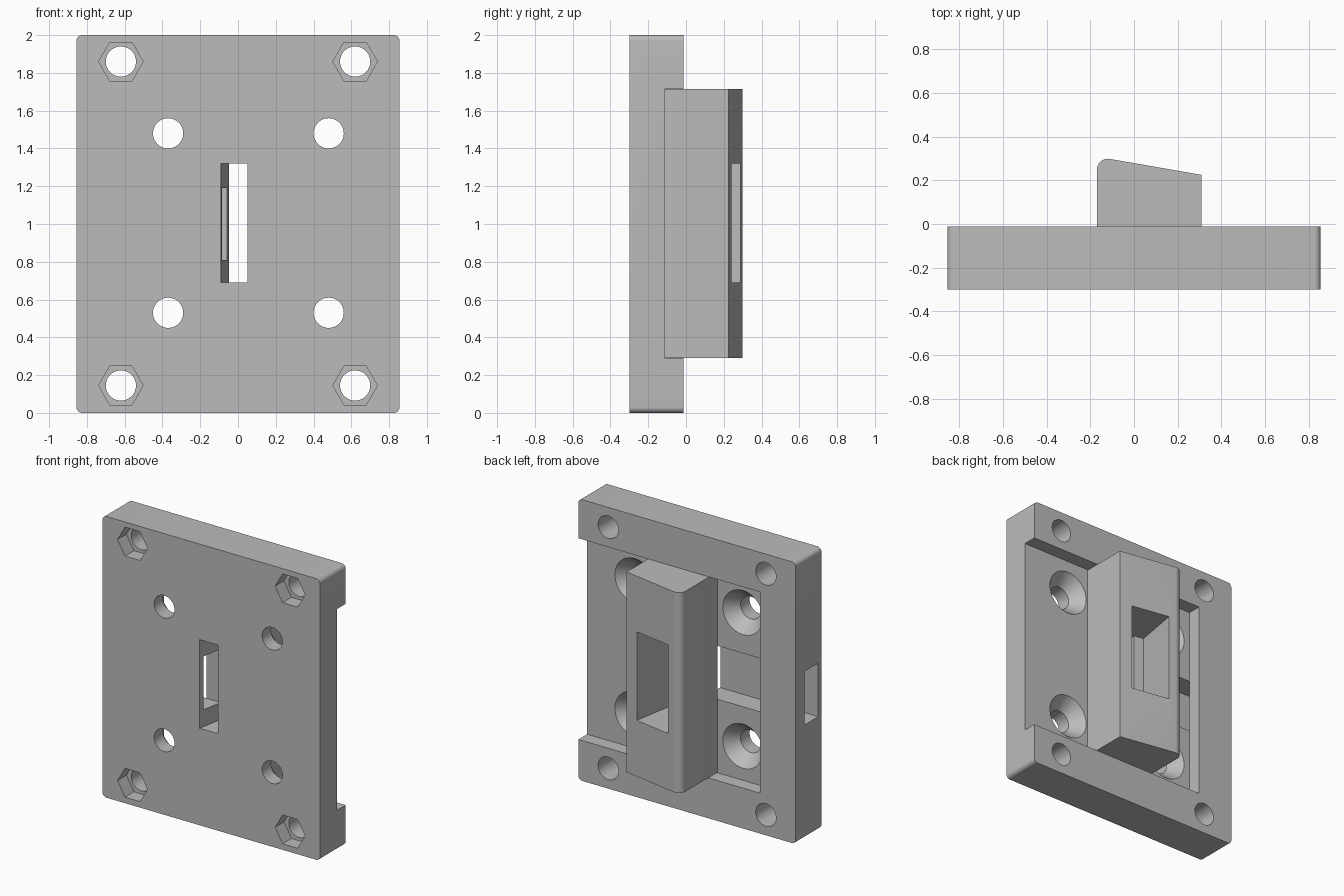
import bpy, bmesh, math
from math import cos, sin, radians, pi

if "Cube" in bpy.data.objects:
    bpy.data.objects.remove(bpy.data.objects["Cube"])

grey = bpy.data.materials.new("plain grey")
grey.diffuse_color = (0.5, 0.5, 0.5, 1)
grey.use_nodes = True
grey.node_tree.nodes["Principled BSDF"].inputs["Base Color"].default_value = grey.diffuse_color


def prism(name, pts, lo, hi, axis="z"):
    """Extrude a 2D profile: (x, y) along z, or (x, z) along y."""
    def put(p, h):
        return (p[0], p[1], h) if axis == "z" else (p[0], h, p[1])
    bm = bmesh.new()
    a = [bm.verts.new(put(p, lo)) for p in pts]
    b = [bm.verts.new(put(p, hi)) for p in pts]
    n = len(pts)
    bm.faces.new(a)
    bm.faces.new(b[::-1])
    for i in range(n):
        j = (i + 1) % n
        bm.faces.new((a[i], b[i], b[j], a[j]))
    return finish(name, bm)


def lathe(name, x, z, rings, n=48):
    """Round cutter about the y axis, rings = (y, radius)."""
    bm = bmesh.new()
    rows = [[bm.verts.new((x + r * cos(2 * pi * i / n), y, z + r * sin(2 * pi * i / n)))
             for i in range(n)] for y, r in rings]
    bm.faces.new(rows[0])
    bm.faces.new(rows[-1][::-1])
    for a, b in zip(rows, rows[1:]):
        for i in range(n):
            j = (i + 1) % n
            bm.faces.new((a[i], b[i], b[j], a[j]))
    return finish(name, bm)


def finish(name, bm):
    bmesh.ops.recalc_face_normals(bm, faces=bm.faces)
    me = bpy.data.meshes.new(name)
    bm.to_mesh(me)
    bm.free()
    me.materials.append(grey)
    ob = bpy.data.objects.new(name, me)
    bpy.context.collection.objects.link(ob)
    return ob


def box(name, x0, x1, y0, y1, z0, z1):
    return prism(name, [(x0, y0), (x1, y0), (x1, y1), (x0, y1)], z0, z1)


def arc(cx, cy, r, a0, a1, n=8):
    return [(cx + r * cos(radians(a0 + (a1 - a0) * i / n)),
             cy + r * sin(radians(a0 + (a1 - a0) * i / n))) for i in range(n + 1)]


def cut(ob, cutters):
    bpy.context.view_layer.objects.active = ob
    for c in cutters:
        m = ob.modifiers.new("cut", "BOOLEAN")
        m.operation, m.solver, m.object = "DIFFERENCE", "EXACT", c
        bpy.ops.object.modifier_apply(modifier=m.name)


FRONT, BACK, FLOOR = -0.30, -0.012, -0.11

# Base plate with rounded corners
R = 0.03
outline = []
for cx, cz, a in ((0.825, 1.97, 0), (-0.825, 1.97, 90), (-0.825, R, 180), (0.825, R, 270)):
    outline += arc(cx, cz, R, a, a + 90)
plate = prism("base_plate", outline, FRONT, BACK, "y")

# Raised block with sloping back and one rounded edge
slope = 0.174
tilt = math.degrees(math.atan(slope))
profile = [(-0.17, FLOOR), (0.31, FLOOR), (0.31, 0.225)]
profile += arc(-0.12, 0.249, 0.05, 90 - tilt, 180, 10)
block = prism("raised_block", profile, 0.29, 1.715)

# Back recess open on one side, and the side channel
cutters = [box("recess_cutter", -0.575, 1.0, FLOOR, 0.2, 0.287, 1.718),
           box("channel_cutter", -1.0, -0.02, -0.265, FLOOR, 0.81, 1.19)]

# Corner bolt holes with hexagonal nut pockets
for x in (-0.62, 0.62):
    for z in (0.145, 1.86):
        cutters.append(lathe("bolt_cutter", x, z, [(-0.5, 0.08), (0.2, 0.08)]))
        cutters.append(lathe("nut_cutter", x, z, [(-0.5, 0.118), (-0.20, 0.118)], 6))

# Countersunk screw holes
for x in (-0.37, 0.48):
    for z in (0.53, 1.48):
        cutters.append(lathe("screw_cutter", x, z, [(-0.5, 0.08), (-0.20, 0.08),
                                                    (FLOOR, 0.157), (-0.05, 0.157)]))

# Stepped window, square to the sloping face
def across(u, v):
    """Point u along the slope and v along its normal, from the slot centre in front."""
    t = radians(tilt)
    return (-0.02 + u * cos(t) + v * sin(t), FRONT - u * sin(t) + v * cos(t))


def tilted(name, half, v0, v1):
    return prism(name, [across(-half, v0), across(half, v0), across(half, v1), across(-half, v1)],
                 0.69, 1.32)


window = [tilted("slot_cutter", 0.07, -0.2, 0.4), tilted("pocket_cutter", 0.142, 0.235, 0.9)]

cut(plate, cutters + window)
cut(block, window)
for c in cutters + window:
    bpy.data.objects.remove(c)

# Smooth rounded surfaces, crisp edges
for ob in (plate, block):
    bpy.ops.object.select_all(action="DESELECT")
    ob.select_set(True)
    bpy.context.view_layer.objects.active = ob
    bpy.ops.object.shade_smooth_by_angle(angle=radians(30))
